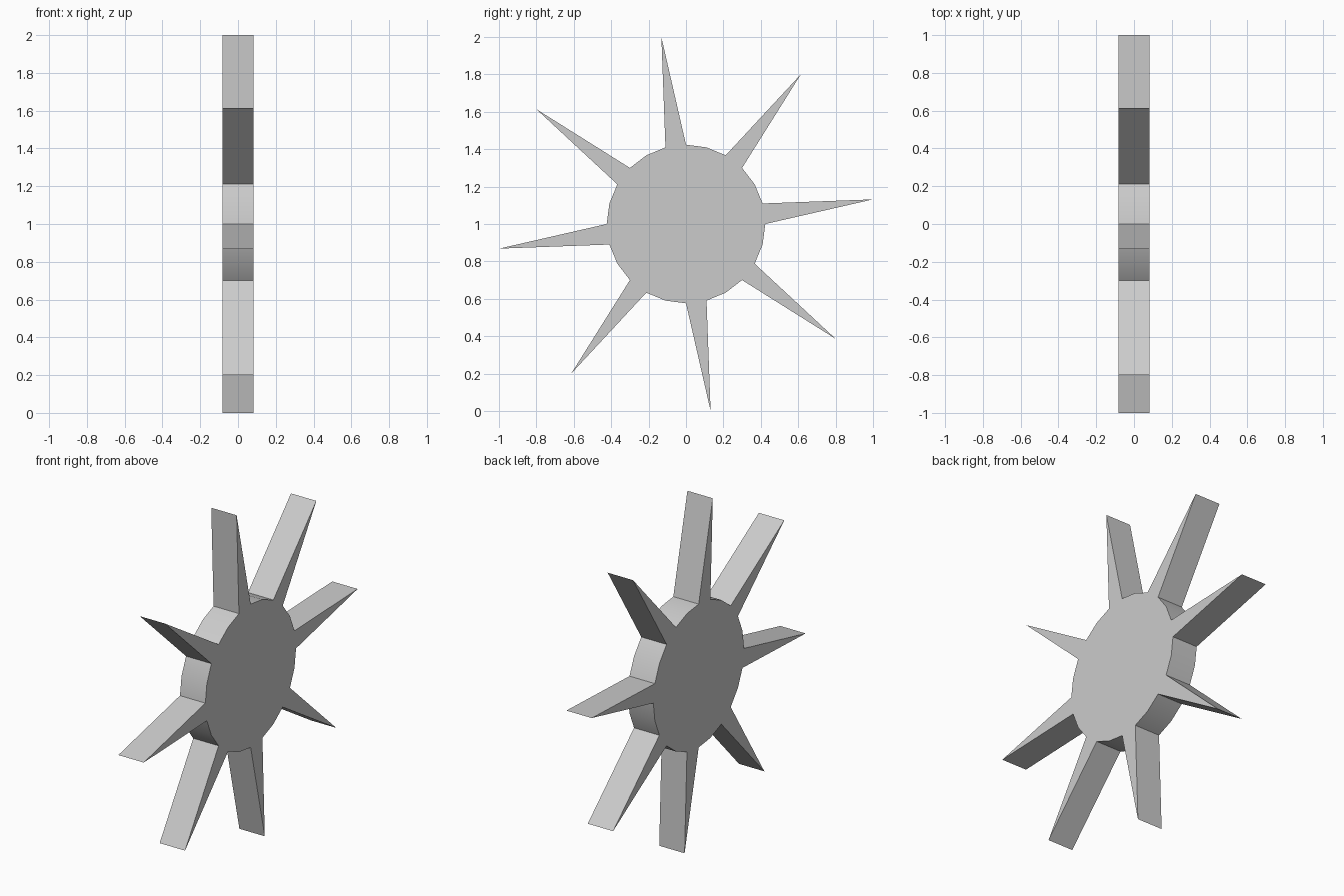
import bpy, bmesh
from math import cos, sin, radians

if "Cube" in bpy.data.objects:
    bpy.data.objects.remove(bpy.data.objects["Cube"])

HUB_R = 0.424                       # hub radius
TIP_R = 1 / cos(radians(7.5))       # spike tip radius
HALF = 0.083                        # half thickness along x
SIDES = 24


def polar(r, deg):
    a = radians(deg)
    return (-HALF, r * cos(a), 1 + r * sin(a))


# Outline: 24-sided hub with a spike on every third side
outline = []
for i in range(SIDES):
    outline.append(polar(HUB_R, 15 * i))
    if i % 3 == 0:
        outline.append(polar(TIP_R, 15 * i + 7.5))

# Extrude the outline into a flat plate
bm = bmesh.new()
face = bm.faces.new([bm.verts.new(p) for p in outline])
ext = bmesh.ops.extrude_face_region(bm, geom=[face], use_keep_orig=True)
verts = [g for g in ext["geom"] if isinstance(g, bmesh.types.BMVert)]
bmesh.ops.translate(bm, verts=verts, vec=(2 * HALF, 0, 0))
bmesh.ops.recalc_face_normals(bm, faces=bm.faces[:])
mesh = bpy.data.meshes.new("spiked_wheel")
bm.to_mesh(mesh)
bm.free()

wheel = bpy.data.objects.new("spiked_wheel", mesh)
bpy.context.collection.objects.link(wheel)

# Smooth hub rim, sharp spikes and caps
bpy.context.view_layer.objects.active = wheel
wheel.select_set(True)
bpy.ops.object.shade_smooth_by_angle(angle=radians(30))
